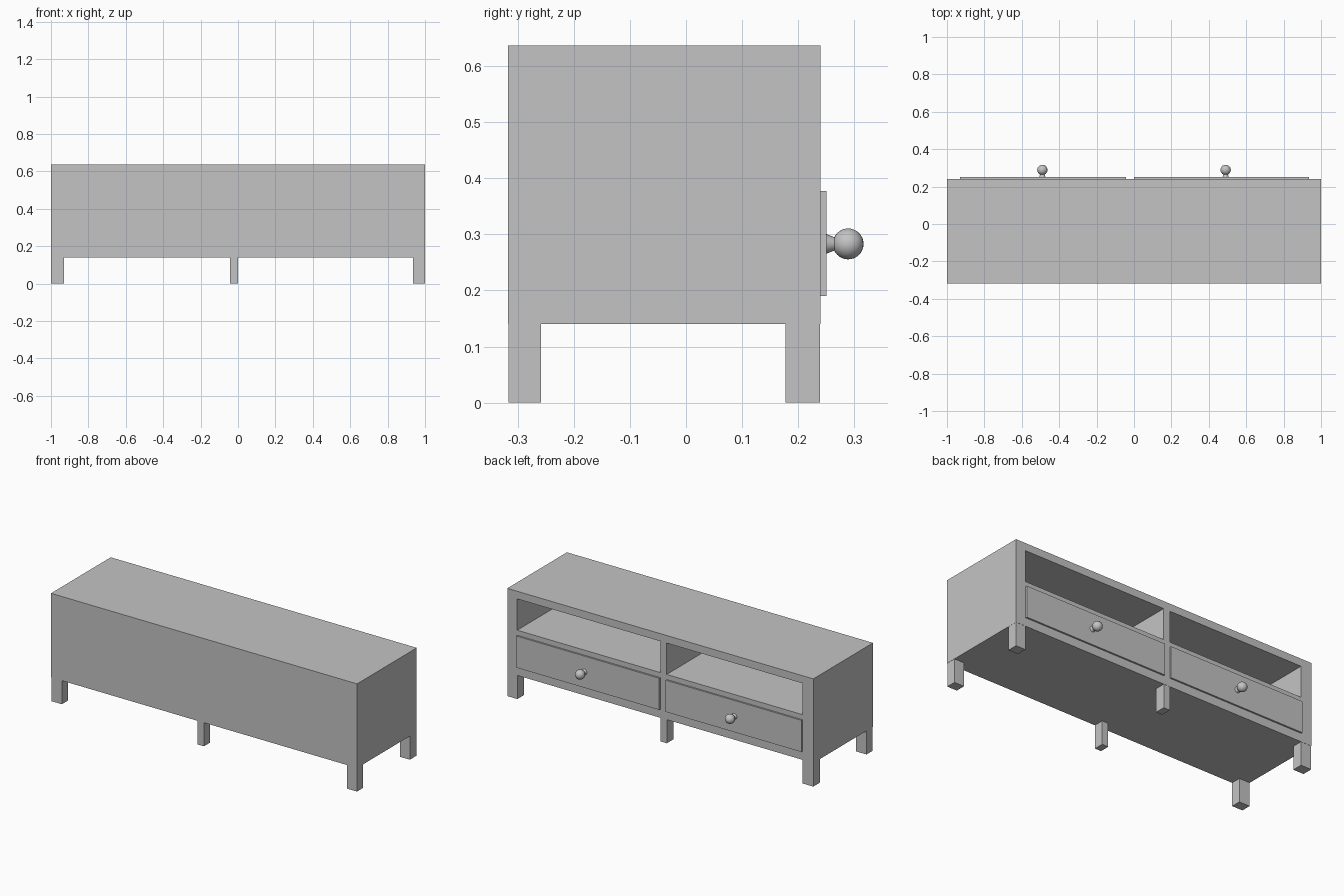
import bpy
import math

default = bpy.data.objects.get("Cube")
if default:
    bpy.data.objects.remove(default, do_unlink=True)

grey = bpy.data.materials.new("plain grey")
grey.use_nodes = True
grey.diffuse_color = (0.55, 0.55, 0.55, 1)
grey.node_tree.nodes["Principled BSDF"].inputs["Base Color"].default_value = (0.55, 0.55, 0.55, 1)


def box(name, x, y, z):
    """Box from (min, max) ranges on each axis."""
    bpy.ops.mesh.primitive_cube_add(size=1)
    ob = bpy.context.object
    ob.name = name
    ob.location = [(a + b) / 2 for a, b in (x, y, z)]
    ob.scale = [b - a for a, b in (x, y, z)]
    bpy.ops.object.transform_apply(location=True, rotation=False, scale=True)
    ob.data.materials.append(grey)
    return ob


FRONT, BACK = 0.24, -0.317
BOTTOM, TOP = 0.14, 0.637
bays = {"left": (0.0, 0.935), "right": (-0.93, -0.042)}

# Cabinet body with an open shelf bay on each side of the divider
body = box("cabinet_body", (-1, 1), (BACK, FRONT), (BOTTOM, TOP))
for side, span in bays.items():
    cutter = box(side + "_bay_cutter", span, (BACK + 0.02, FRONT + 0.1), (0.407, 0.592))
    cutter.hide_render = True
    cut = body.modifiers.new(side + "_bay", "BOOLEAN")
    cut.operation = "DIFFERENCE"
    cut.solver = "EXACT"
    cut.object = cutter
    bpy.context.view_layer.objects.active = body
    bpy.ops.object.modifier_apply(modifier=cut.name)
    bpy.data.objects.remove(cutter, do_unlink=True)

# Drawer fronts, each with a round knob on a flared neck
for side, span in bays.items():
    box(side + "_drawer_front", span, (FRONT, 0.25), (0.19, 0.377))
    x = 0.49 if side == "left" else -0.49
    bpy.ops.mesh.primitive_cone_add(vertices=24, radius1=0.018, radius2=0.010, depth=0.02,
                                    location=(x, 0.259, 0.283), rotation=(-math.pi / 2, 0, 0))
    neck = bpy.context.object
    neck.name = side + "_knob_neck"
    bpy.ops.mesh.primitive_uv_sphere_add(segments=24, ring_count=16, radius=0.0275,
                                         location=(x, 0.289, 0.283))
    ball = bpy.context.object
    ball.name = side + "_knob_ball"
    for ob in (neck, ball):
        ob.data.materials.append(grey)
        bpy.context.view_layer.objects.active = ob
        bpy.ops.object.select_all(action="DESELECT")
        ob.select_set(True)
        bpy.ops.object.shade_smooth_by_angle(angle=math.radians(40))

# Six square legs in two rows
for row, depth in (("drawer_side", (0.177, 0.239)), ("plain_side", (-0.316, -0.258))):
    for place, width in (("left", (0.935, 0.999)), ("middle", (-0.042, -0.001)),
                         ("right", (-0.999, -0.93))):
        box(f"{row}_{place}_leg", width, depth, (0, BOTTOM))
